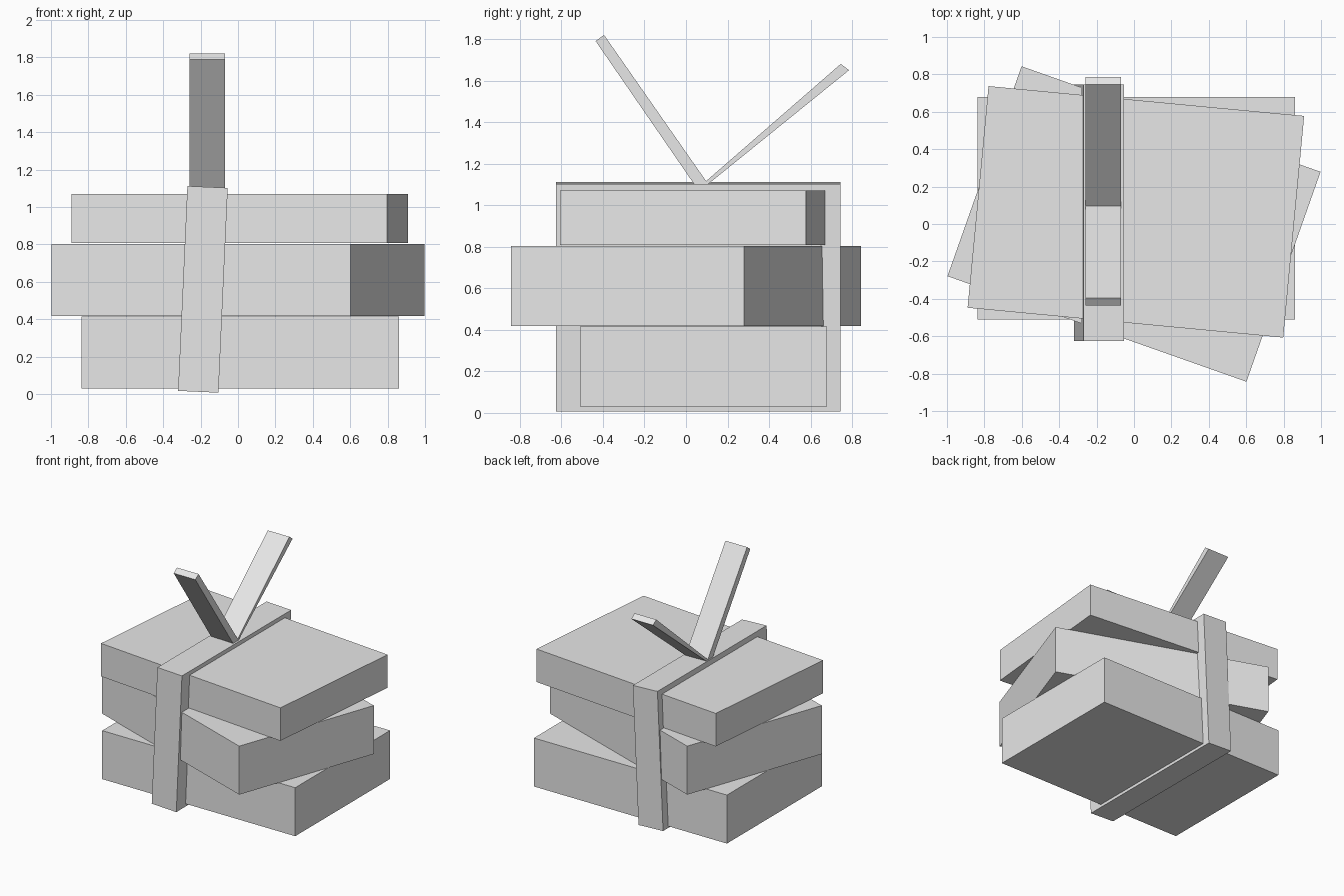
import bpy
from math import radians
from mathutils import Vector

cube = bpy.data.objects.get("Cube")
if cube:
    bpy.data.objects.remove(cube, do_unlink=True)

# Single plain grey
grey = bpy.data.materials.new("light_grey")
grey.use_nodes = True
colour = (0.8, 0.8, 0.8, 1)
grey.diffuse_color = colour
grey.node_tree.nodes["Principled BSDF"].inputs["Base Color"].default_value = colour


def add_box(name, centre, size, rotation=(0, 0, 0)):
    bpy.ops.mesh.primitive_cube_add(size=1, location=centre,
                                    rotation=[radians(a) for a in rotation])
    box = bpy.context.object
    box.name = name
    box.scale = size
    box.data.materials.append(grey)
    return box


def add_ribbon(name, profile, x_min, x_max):
    """Extrude a side profile of (y, z) points along x."""
    n = len(profile)
    verts = [Vector((x, y, z)) for x in (x_min, x_max) for y, z in profile]
    faces = [tuple(reversed(range(n))), tuple(range(n, 2 * n))]
    faces += [(i, (i + 1) % n, (i + 1) % n + n, i + n) for i in range(n)]
    mesh = bpy.data.meshes.new(name)
    mesh.from_pydata(verts, [], faces)
    mesh.materials.append(grey)
    ribbon = bpy.data.objects.new(name, mesh)
    bpy.context.collection.objects.link(ribbon)
    return ribbon


# Stack of three twisted slabs
LENGTH, DEPTH = 1.695, 1.19
add_box("bottom_slab", (0.012, 0.085, 0.223), (LENGTH, DEPTH, 0.385))
add_box("middle_slab", (0, 0, 0.611), (LENGTH, DEPTH, 0.385), (0, 0, -19.45))
add_box("top_slab", (0.01, 0.065, 0.939), (LENGTH, DEPTH, 0.262), (0, 0, -5.4))

# Tilted band wrapped around the stack
add_box("band", (-0.1875, 0.06, 0.56), (0.216, 1.37, 1.096), (0, 2.6 + 0.0, 0)).rotation_euler.y = radians(2.6)
bpy.data.objects["band"].rotation_euler.y = radians(2.6)

# Two loose ribbon ends rising from the band, counter-clockwise seen from +x
X_MIN, X_MAX = -0.26, -0.07
add_ribbon("front_ribbon_end",
           [(0.054, 1.08), (0.115, 1.09), (-0.395, 1.82), (-0.435, 1.79)],
           X_MIN, X_MAX)
add_ribbon("back_ribbon_end",
           [(0.08, 1.08), (0.785, 1.65), (0.745, 1.68), (0.067, 1.09)],
           X_MIN, X_MAX)
